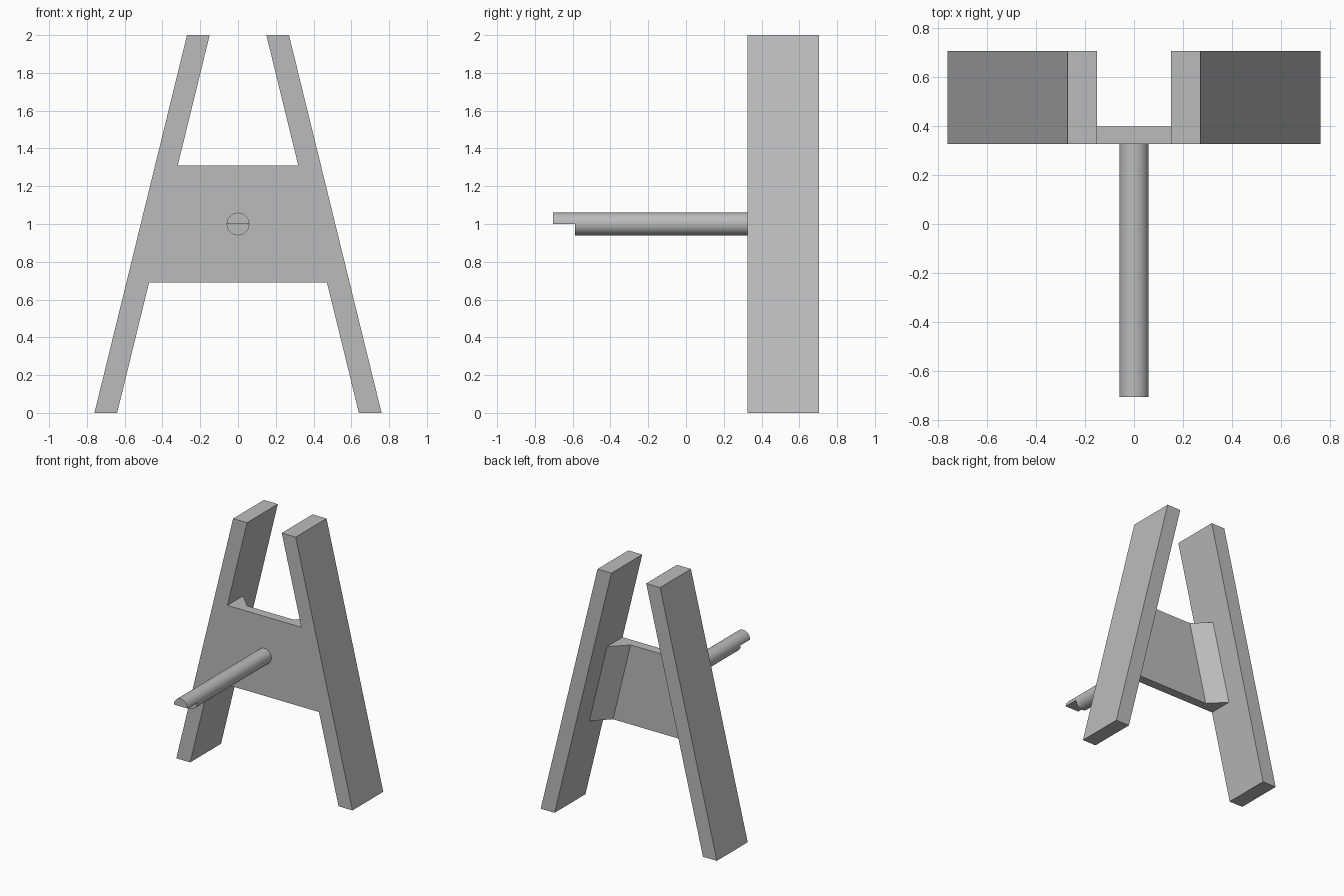
import bpy, bmesh, math
from mathutils import Vector

if "Cube" in bpy.data.objects:
    bpy.data.objects.remove(bpy.data.objects["Cube"], do_unlink=True)

# Single plain grey
grey = bpy.data.materials.new("plain grey")
grey.use_nodes = True
colour = (0.5, 0.5, 0.5, 1)
grey.diffuse_color = colour
grey.node_tree.nodes["Principled BSDF"].inputs["Base Color"].default_value = colour

FRONT, BACK = 0.325, 0.705
LOW, HIGH = 0.69, 1.31
PLATE_BACK = 0.398
BRACE = 0.12


def inner_x(z):
    """Inner face of the leaning leg at height z."""
    return 0.64 - 0.245 * z


def loft(name, start, end):
    """Closed solid between two matching outlines."""
    bm = bmesh.new()
    a = [bm.verts.new(p) for p in start]
    b = [bm.verts.new(p) for p in end]
    bm.faces.new(a)
    bm.faces.new(b[::-1])
    n = len(a)
    for i in range(n):
        j = (i + 1) % n
        bm.faces.new((a[i], b[i], b[j], a[j]))
    bmesh.ops.recalc_face_normals(bm, faces=bm.faces)
    mesh = bpy.data.meshes.new(name)
    bm.to_mesh(mesh)
    bm.free()
    mesh.materials.append(grey)
    obj = bpy.data.objects.new(name, mesh)
    bpy.context.collection.objects.link(obj)
    return obj


def extrude_y(name, outline, y0, y1):
    """Extrude an x-z outline along y."""
    return loft(name, [(x, y0, z) for x, z in outline],
                [(x, y1, z) for x, z in outline])


for side, s in (("left", 1), ("right", -1)):
    # Leaning leg
    leg = [(s * (inner_x(z) + w), z)
           for z, w in ((0, 0), (0, 0.12), (2, 0.12), (2, 0))]
    extrude_y(side + "_leg", leg, FRONT, BACK)

    # Triangular brace between plate and leg
    def corner(z):
        x = inner_x(z)
        return [(s * x, PLATE_BACK, z), (s * (x - BRACE), PLATE_BACK, z),
                (s * x, PLATE_BACK + BRACE, z)]
    loft(side + "_brace", corner(LOW), corner(HIGH))

# Cross plate
plate = [(-inner_x(LOW), LOW), (inner_x(LOW), LOW),
         (inner_x(HIGH), HIGH), (-inner_x(HIGH), HIGH)]
extrude_y("cross_plate", plate, FRONT, PLATE_BACK)

# Round peg with its lower half notched away at the tip
SEGMENTS = 48
angles = [(i + 0.5) * math.tau / SEGMENTS for i in range(SEGMENTS)]
circle = [(0.06 * math.cos(a), 1 + 0.06 * math.sin(a)) for a in angles]
peg = extrude_y("peg", circle, -0.705, FRONT + 0.03)
cutter = extrude_y("peg_notch_cutter",
                   [(-0.1, 0.9), (0.1, 0.9), (0.1, 1), (-0.1, 1)], -0.8, -0.588)
cutter.hide_render = True
notch = peg.modifiers.new("notch", 'BOOLEAN')
notch.operation = 'DIFFERENCE'
notch.solver = 'EXACT'
notch.object = cutter

bpy.ops.object.select_all(action='DESELECT')
peg.select_set(True)
bpy.context.view_layer.objects.active = peg
bpy.ops.object.modifier_apply(modifier=notch.name)
bpy.data.objects.remove(cutter, do_unlink=True)
bpy.ops.object.shade_smooth_by_angle(angle=math.radians(30))
